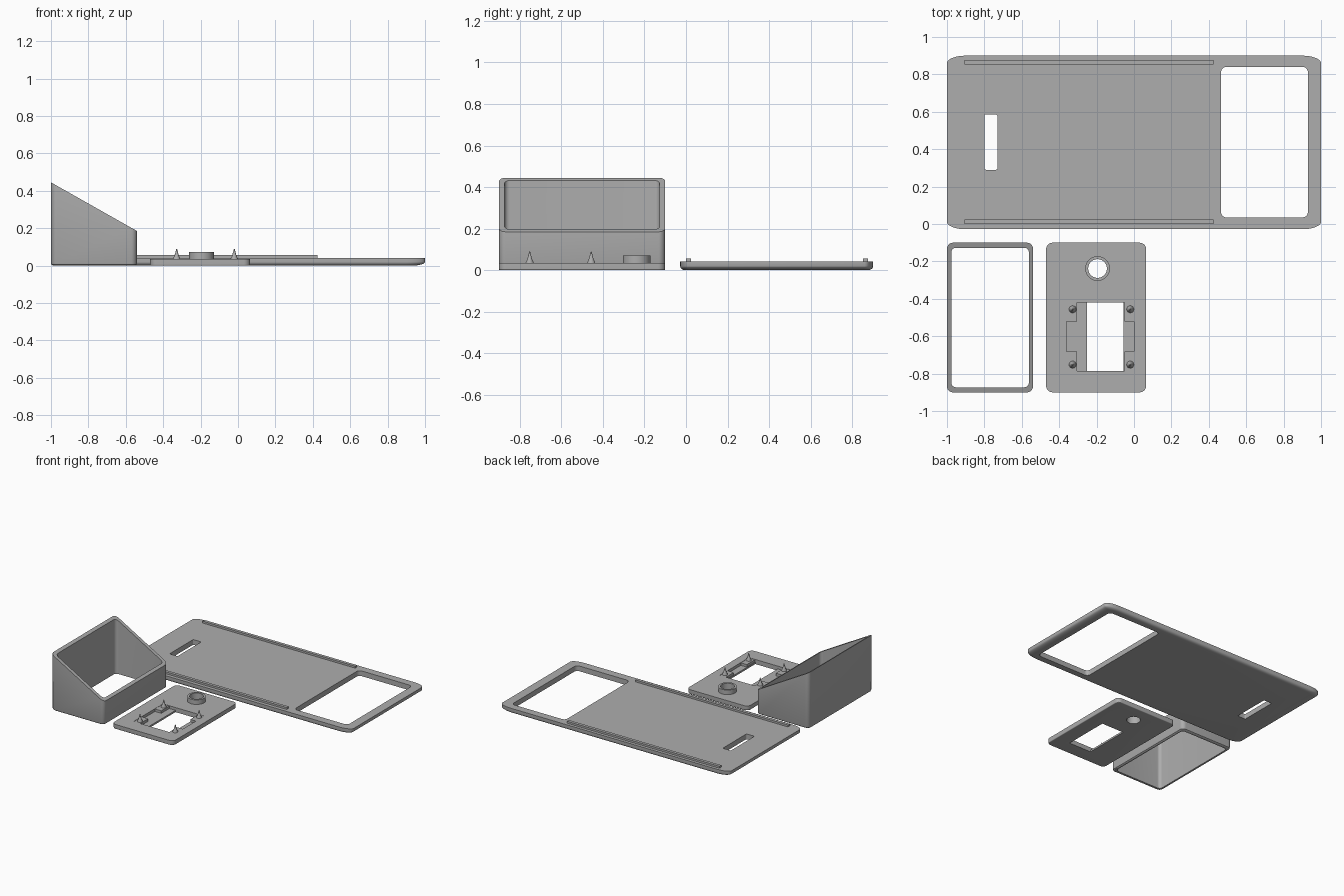
import bpy, bmesh
from math import sin, cos, pi

cube = bpy.data.objects.get("Cube")
if cube:
    bpy.data.objects.remove(cube, do_unlink=True)

grey = bpy.data.materials.new("plain grey")
grey.use_nodes = True
grey.diffuse_color = (0.42, 0.42, 0.42, 1)
grey.node_tree.nodes["Principled BSDF"].inputs["Base Color"].default_value = (0.42, 0.42, 0.42, 1)


def loft(name, loops):
    """Solid skinned through equal-length loops, capped at both ends."""
    bm = bmesh.new()
    rows = [[bm.verts.new(p) for p in loop] for loop in loops]
    n = len(rows[0])
    for a, b in zip(rows, rows[1:]):
        for i in range(n):
            j = (i + 1) % n
            bm.faces.new((a[i], a[j], b[j], b[i]))
    bm.faces.new(rows[0][::-1])
    bm.faces.new(rows[-1])
    bmesh.ops.recalc_face_normals(bm, faces=bm.faces)
    mesh = bpy.data.meshes.new(name)
    bm.to_mesh(mesh)
    bm.free()
    mesh.materials.append(grey)
    ob = bpy.data.objects.new(name, mesh)
    bpy.context.collection.objects.link(ob)
    return ob


def outline(x0, x1, y0, y1, rx, ry, z, steps=8):
    """Rectangle with elliptical corners; z is a number or a function of x."""
    pts = []
    corners = [(x1 - rx, y1 - ry), (x0 + rx, y1 - ry), (x0 + rx, y0 + ry), (x1 - rx, y0 + ry)]
    for k, (cx, cy) in enumerate(corners):
        for s in range(steps + 1):
            a = (k + s / steps) * pi / 2
            x, y = cx + rx * cos(a), cy + ry * sin(a)
            pts.append((x, y, z(x) if callable(z) else z))
    return pts


def slab(name, x0, x1, y0, y1, z0, z1, r=0.0, ry=None, edge=(0, 0, 0), steps=6):
    """Rounded slab; edge gives the x, y and z size of the bottom rounding."""
    if r == 0:
        return loft(name, [[(x0, y0, z), (x1, y0, z), (x1, y1, z), (x0, y1, z)] for z in (z0, z1)])
    ry = ry or r
    ex, ey, ez = edge
    loops = []
    for s in range(steps if ez else 0):
        a = s / steps * pi / 2
        dx, dy = ex * (1 - sin(a)), ey * (1 - sin(a))
        loops.append(outline(x0 + dx, x1 - dx, y0 + dy, y1 - dy,
                             r - dx * 0.7, ry - dy * 0.7, z0 + ez * (1 - cos(a))))
    loops.append(outline(x0, x1, y0, y1, r, ry, z0 + ez))
    loops.append(outline(x0, x1, y0, y1, r, ry, z1))
    return loft(name, loops)


def cylinder(name, x, y, radius, z0, z1, n=40):
    return loft(name, [[(x + radius * cos(2 * pi * i / n), y + radius * sin(2 * pi * i / n), z)
                        for i in range(n)] for z in (z0, z1)])


def activate(ob):
    bpy.ops.object.select_all(action="DESELECT")
    bpy.context.view_layer.objects.active = ob
    ob.select_set(True)


def cut(ob, *cutters):
    activate(ob)
    for c in cutters:
        mod = ob.modifiers.new("cut", "BOOLEAN")
        mod.operation = "DIFFERENCE"
        mod.solver = "EXACT"
        mod.object = c
        bpy.ops.object.modifier_apply(modifier=mod.name)
        bpy.data.objects.remove(c, do_unlink=True)


def smooth(ob):
    activate(ob)
    bpy.ops.object.shade_smooth_by_angle(angle=0.6)


# Long base plate with a window, a slot and two rails
base = slab("base_plate", -1, 1, -0.028, 0.9, 0, 0.041, 0.1, 0.04, (0.07, 0.025, 0.02))
cut(base,
    slab("window_cutter", 0.465, 0.93, 0.035, 0.84, -0.1, 0.2, 0.03),
    slab("slot_cutter", -0.8, -0.73, 0.29, 0.585, -0.1, 0.2, 0.008))
smooth(base)
for side, y in (("front", 0.0), ("back", 0.852)):
    slab(side + "_rail", -0.905, 0.425, y, y + 0.024, 0.035, 0.056)


# Open wedge-shaped housing
def slope(x):
    return 0.445 - (x + 1) * 0.26 / 0.46


X0, X1, Y0, Y1 = -1, -0.54, -0.9, -0.1
housing = loft("sloped_housing", [
    outline(X0 + 0.01, X1 - 0.01, Y0 + 0.01, Y1 - 0.01, 0.025, 0.025, 0),
    outline(X0 + 0.003, X1 - 0.003, Y0 + 0.003, Y1 - 0.003, 0.03, 0.03, 0.005),
    outline(X0, X1, Y0, Y1, 0.032, 0.032, 0.014),
    outline(X0, X1, Y0, Y1, 0.032, 0.032, slope)])
cut(housing, slab("cavity_cutter", -0.977, -0.562, -0.873, -0.127, -0.2, 0.7, 0.025))
smooth(housing)

# Small mounting plate with a recess, an opening and a round hole
RX, RY = -0.195, -0.238
mount = slab("mounting_plate", -0.47, 0.065, -0.9, -0.1, 0, 0.036, 0.035, None, (0.006, 0.006, 0.006))
cut(mount,
    slab("recess_cutter", -0.36, 0, -0.785, -0.42, 0.014, 0.2),
    slab("opening_cutter", -0.25, -0.055, -0.785, -0.42, -0.1, 0.2),
    cylinder("hole_cutter", RX, RY, 0.05, -0.1, 0.2))
smooth(mount)

# Raised collar around the hole
collar = cylinder("collar", RX, RY, 0.066, 0.03, 0.072)
cut(collar, cylinder("collar_cutter", RX, RY, 0.05, -0.1, 0.2))
smooth(collar)

# Corner pads in the recess, each with a pointed pin
for col, x0, x1, px in (("right", -0.36, -0.305, -0.328), ("left", -0.052, 0, -0.02)):
    for row, y0, y1, py in (("back", -0.52, -0.42, -0.456), ("front", -0.785, -0.683, -0.752)):
        slab(f"{row}_{col}_pad", x0, x1, y0, y1, 0.01, 0.034)
        profile = [(0.02, 0.03), (0.019, 0.038), (0.011, 0.055), (0.002, 0.09)]
        pin = loft(f"{row}_{col}_pin", [
            [(px + r * cos(i * pi / 8), py + r * sin(i * pi / 8), z) for i in range(16)]
            for r, z in profile])
        smooth(pin)
